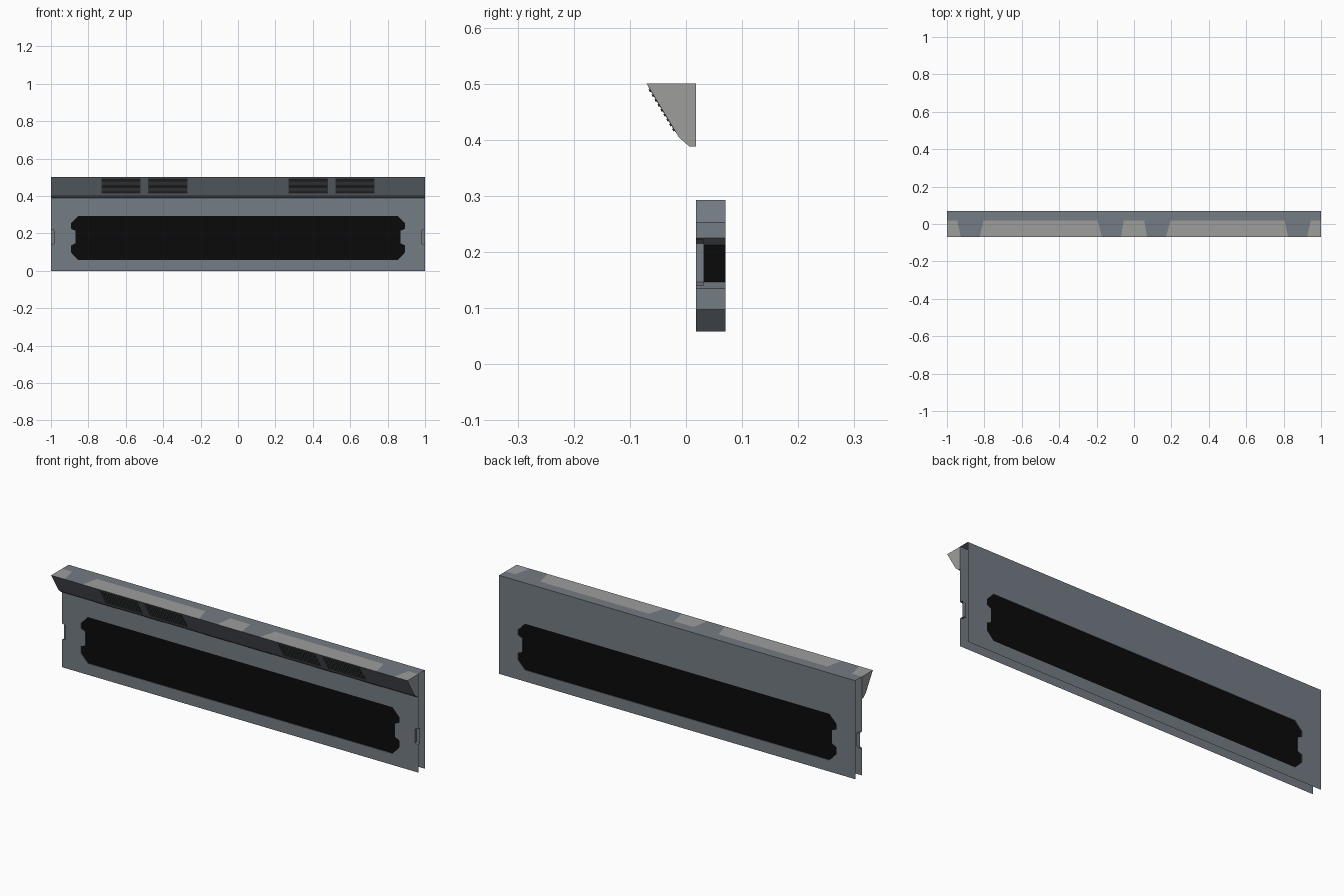
import bpy, bmesh, math
from mathutils import Vector

if "Cube" in bpy.data.objects:
    bpy.data.objects.remove(bpy.data.objects["Cube"])

def material(name, c):
    m = bpy.data.materials.new(name)
    m.diffuse_color = (*c, 1)
    m.use_nodes = True
    m.node_tree.nodes["Principled BSDF"].inputs["Base Color"].default_value = m.diffuse_color
    return m

STEEL = material("blue grey steel", (0.175, 0.2, 0.23))
LIGHT = material("light grey trim", (0.34, 0.34, 0.335))
BLACK = material("black grille", (0.003, 0.003, 0.003))
DARK = material("dark vent", (0.06, 0.062, 0.066))

YF, YB, YR = 0.018, 0.07, 0.032      # front sheet, back sheet, side recess
H = 0.5

def finish(name, bm, *mats):
    me = bpy.data.meshes.new(name)
    bm.normal_update()
    bm.to_mesh(me)
    bm.free()
    ob = bpy.data.objects.new(name, me)
    for m in mats:
        me.materials.append(m)
    bpy.context.collection.objects.link(ob)
    return ob

def quads(name, faces, *mats):
    """faces: list of (points, material index)"""
    bm = bmesh.new()
    for pts, mi in faces:
        bm.faces.new([bm.verts.new(p) for p in pts]).material_index = mi
    return finish(name, bm, *mats)

def mirrored(right):
    """closed outline from its right half (bottom to top)"""
    return right + [(-x, z) for x, z in reversed(right)]

def sheet(name, loops, y, facing, mat):
    bm = bmesh.new()
    edges = []
    for loop in loops:
        vs = [bm.verts.new((x, y, z)) for x, z in loop]
        edges += [bm.edges.new((a, b)) for a, b in zip(vs, vs[1:] + vs[:1])]
    bmesh.ops.triangle_fill(bm, edges=edges, use_beauty=True, normal=(0, facing, 0))
    bm.normal_update()
    bmesh.ops.reverse_faces(bm, faces=[f for f in bm.faces if f.normal.y * facing < 0])
    return finish(name, bm, mat)

# outlines
window = mirrored([(0.855, 0.058), (0.893, 0.098), (0.893, 0.135), (0.868, 0.147),
                   (0.868, 0.213), (0.893, 0.225), (0.893, 0.253), (0.855, 0.293)])
notch = [(1, 0.14), (0.98, 0.147), (0.98, 0.215), (1, 0.222)]
front = mirrored([(1, 0)] + notch + [(1, H)])
back = mirrored([(1, 0), (1, H)])

# wall sheets and grille panes
sheet("front_wall", [front, window], YF, -1, STEEL)
sheet("back_wall", [back, window], YB, 1, STEEL)
sheet("front_grille", [window], YF + 0.003, -1, BLACK)
sheet("back_grille", [window], YB - 0.003, 1, BLACK)

# window rim, black inside the end notches
rim = []
for (x0, z0), (x1, z1) in zip(window, window[1:] + window[:1]):
    black = int(abs(x0) < 0.88 and abs(x1) < 0.88 and abs(x0 - x1) < 0.001)
    rim.append(([(x0, YF, z0), (x0, YB, z0), (x1, YB, z1), (x1, YF, z1)], black))
quads("window_rim", rim, STEEL, BLACK)

# shallow recesses in the side edges
rec = []
for s in (-1, 1):
    for (x0, z0), (x1, z1) in zip(notch, notch[1:]):
        rec.append(([(s * x0, YF, z0), (s * x0, YR, z0), (s * x1, YR, z1), (s * x1, YF, z1)], 0))
    rec.append(([(s * x, YR, z) for x, z in notch][::s], 0))
quads("side_recess", rec, STEEL)

# overhang: slope, lip, underside and light end caps
prof = [(-0.07, H), (-0.013, 0.405), (0.006, 0.388), (YF, 0.388)]
hang = [([(-1, a[0], a[1]), (-1, b[0], b[1]), (1, b[0], b[1]), (1, a[0], a[1])], 0)
        for a, b in zip(prof, prof[1:])]
cap = prof + [(YF, H)]
for s in (-1, 1):
    hang.append(([(s, y, z) for y, z in cap][::s], 1))
quads("overhang", hang, STEEL, LIGHT)

# top: steel strip at the back, alternating light and tapered steel in front
top = [([(-1, YF, H), (1, YF, H), (1, YB, H), (-1, YB, H)], 0)]
cuts = [(0.055, 0.07), (0.195, 0.17), (0.805, 0.825), (0.945, 0.925), (1, 1)]
cuts = [(-b, -f) for b, f in reversed(cuts)] + cuts
for i, (a, b) in enumerate(zip(cuts, cuts[1:])):
    top.append(([(a[1], -0.07, H), (b[1], -0.07, H), (b[0], YF, H), (a[0], YF, H)],
                int(i % 2 == 0)))
quads("top", top, STEEL, LIGHT)

# vents on the slope: dark plate and slats
A, B = Vector((0, *prof[0])), Vector((0, *prof[1]))
down = (B - A).normalized()
out = Vector((0, down.z, -down.y))
if out.y > 0:
    out = -out

def slope_box(bm, x0, x1, t0, t1, h):
    r = bmesh.ops.create_cube(bm, size=1)
    for v in r["verts"]:
        x = x0 if v.co.x < 0 else x1
        t = t0 if v.co.y < 0 else t1
        v.co = A + down * t + out * (h if v.co.z > 0 else -0.004) + Vector((x, 0, 0))

vents = bmesh.new()
for s in (-1, 1):
    for x0, x1 in ((0.27, 0.48), (0.52, 0.73)):
        l, r = sorted((s * x0, s * x1))
        slope_box(vents, l, r, 0.008, 0.1, 0.0006)
        for i in range(9):
            t = 0.011 + i * 0.0102
            slope_box(vents, l + 0.004, r - 0.004, t, t + 0.005, 0.0028)
bmesh.ops.recalc_face_normals(vents, faces=vents.faces)
finish("vents", vents, DARK)

# dark strips beneath the lip
strips = []
for s in (-1, 1):
    for x0, x1 in ((0.05, 0.19), (0.43, 0.53), (0.67, 0.81)):
        l, r = sorted((s * x0, s * x1))
        strips.append(([(l, 0.006, 0.387), (l, 0.014, 0.387), (r, 0.014, 0.387), (r, 0.006, 0.387)], 0))
quads("lip_strips", strips, BLACK)
